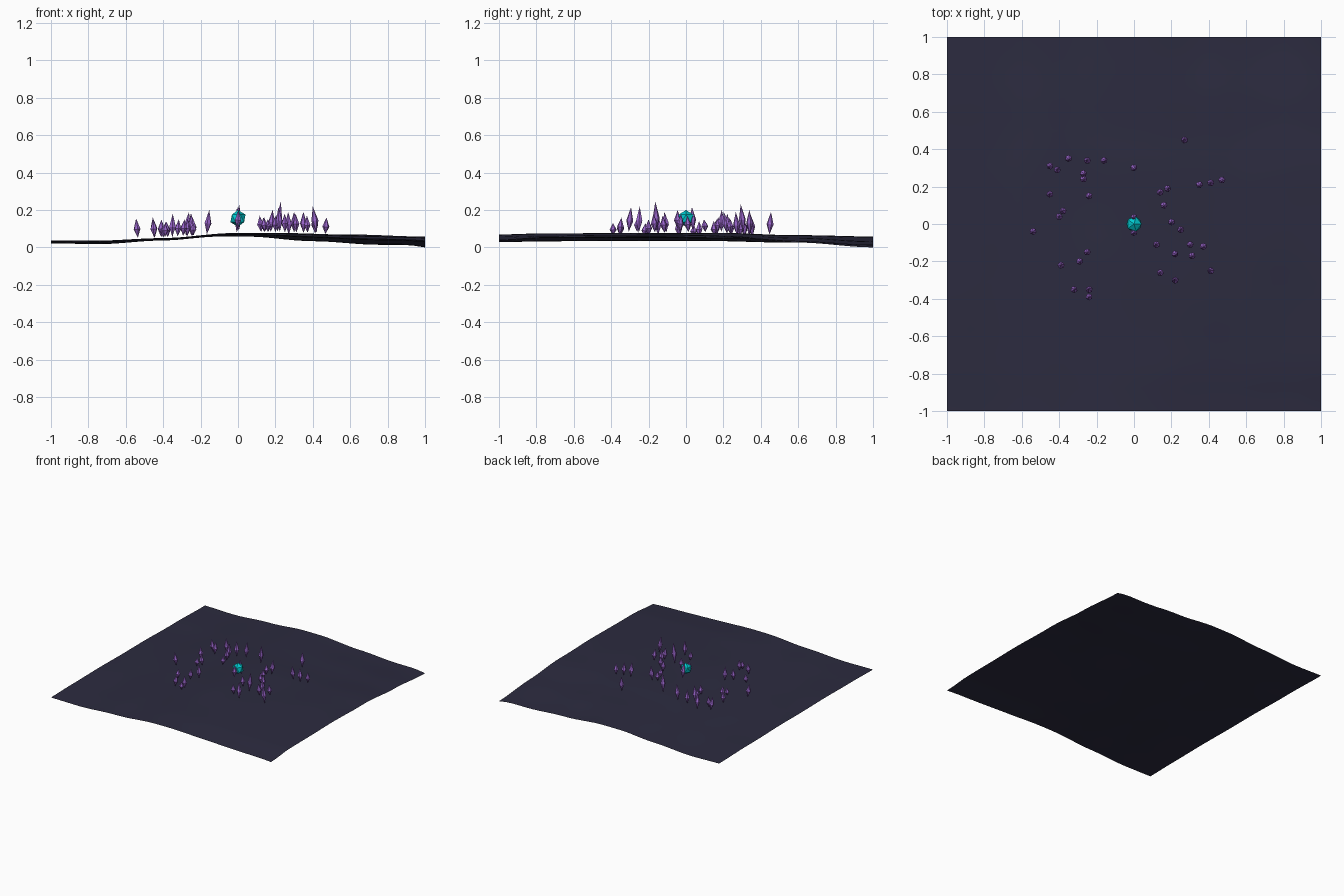
import bpy, bmesh, math, random
from mathutils import Matrix, Vector

random.seed(4)
cube = bpy.data.objects.get("Cube")
if cube:
    bpy.data.objects.remove(cube, do_unlink=True)


def material(name, color):
    mat = bpy.data.materials.new(name)
    mat.use_nodes = True
    mat.diffuse_color = (*color, 1)
    mat.node_tree.nodes["Principled BSDF"].inputs["Base Color"].default_value = (*color, 1)
    return mat


def add_object(name, bm, mat):
    mesh = bpy.data.meshes.new(name)
    bm.to_mesh(mesh)
    bm.free()
    mesh.materials.append(mat)
    obj = bpy.data.objects.new(name, mesh)
    bpy.context.collection.objects.link(obj)
    return obj


def interpolate(points, value):
    for (a, low), (b, high) in zip(points, points[1:]):
        if value <= b:
            t = (value - a) / (b - a)
            return low + (high - low) * t * t * (3 - 2 * t)
    return points[-1][1]


ground_color = material("dark slate", (0.025, 0.024, 0.050))
crystal_color = material("amethyst purple", (0.32, 0.13, 0.60))
core_color = material("bright teal", (0.0, 0.60, 0.64))

# Ground profiles: back edge, middle ridge, and the blend between them
BACK = [(-1, .022), (-.75, .017), (-.4, .037), (-.1, .058), (.05, .058), (.4, .033), (.75, .014), (.9, .014), (1, 0)]
RIDGE = [(-1, .036), (-.75, .035), (-.4, .05), (0, .076), (.2, .078), (.6, .068), (1, .058)]
BLEND = [(-1, .6), (-.75, .9), (-.2, 1), (.2, .9), (.6, .45), (1, 0)]


def ground_height(x, y):
    low, high = interpolate(BACK, x), interpolate(RIDGE, x)
    ripple = .002 * math.sin(7 * x + 3 * y) * math.sin(8 * y - 2 * x) * (1 - y * y)
    return low + (high - low) * interpolate(BLEND, y) + ripple


# Rolling ground sheet
bm = bmesh.new()
bmesh.ops.create_grid(bm, x_segments=32, y_segments=32, size=1)
for v in bm.verts:
    v.co.z = ground_height(v.co.x, v.co.y)
for f in bm.faces:
    f.smooth = True
add_object("ground", bm, ground_color)


def add_crystal(index, x, y, top, base=None, radius=.019):
    """Faceted double-pointed shard with a slight lean."""
    base = ground_height(x, y) + .006 if base is None else base
    height = top - base
    bm = bmesh.new()
    for start, share, end in ((0, .45, 0), (.45, .55, 1)):
        r1, r2 = (radius, 0) if end else (0, radius)
        shift = Matrix.Translation((0, 0, (start + share / 2 - .5) * height))
        bmesh.ops.create_cone(bm, segments=6, radius1=r1, radius2=r2,
                              depth=share * height, matrix=shift)
    bmesh.ops.remove_doubles(bm, verts=bm.verts, dist=.0005)
    obj = add_object(f"crystal_{index}", bm, crystal_color)
    obj.location = (x, y, (base + top) / 2)
    obj.rotation_euler = (random.uniform(-.12, .12), random.uniform(-.12, .12),
                          random.uniform(0, math.pi))


# Ring of crystals: x, y and tip height
CRYSTALS = [
    (-.54, -.04, .155), (-.45, .31, .16), (-.41, .29, .15), (-.45, .16, .15),
    (-.38, .07, .14), (-.4, .04, .12), (-.35, .35, .18), (-.25, .34, .18),
    (-.27, .27, .19), (-.27, .24, .15), (-.16, .34, .2), (-.24, .15, .14),
    (-.39, -.22, .13), (-.29, -.2, .15), (-.25, -.15, .18), (-.32, -.35, .15),
    (-.24, -.35, .16), (-.24, -.39, .13), (.0, .3, .23), (.27, .45, .19),
    (.14, .17, .16), (.18, .19, .2), (.16, .1, .15), (.2, .01, .17),
    (.25, -.03, .18), (.12, -.11, .17), (.22, -.16, .245), (.14, -.26, .16),
    (.22, -.3, .215), (.3, -.11, .19), (.31, -.17, .18), (.37, -.12, .17),
    (.35, .21, .19), (.41, .22, .18), (.47, .235, .16), (.41, -.25, .22),
]
for number, (x, y, top) in enumerate(CRYSTALS):
    add_crystal(number, x, y, top)

# Central core with the shards around it
bm = bmesh.new()
bmesh.ops.create_icosphere(bm, subdivisions=1, radius=.045,
                           matrix=Matrix.Translation((0, 0, .155)))
add_object("core", bm, core_color)
add_crystal("core_back", 0, .035, .215, .09)
add_crystal("core_front", 0, -.045, .2, .1)
